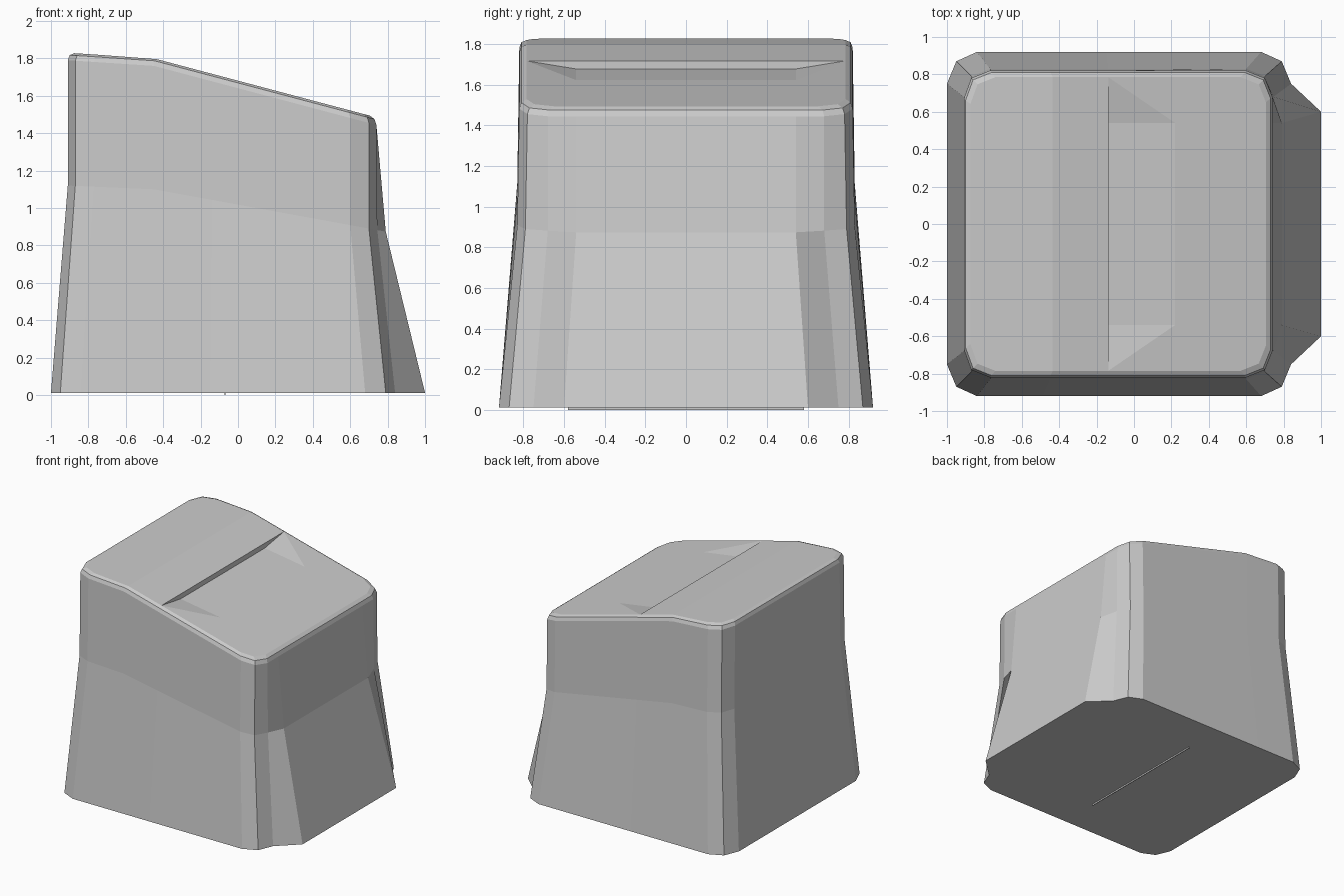
import bpy, bmesh

if "Cube" in bpy.data.objects:
    bpy.data.objects.remove(bpy.data.objects["Cube"])

# Half outlines (x, |y|), left to right: foot and waist
FOOT = [(-1, .75), (-.95, .87), (-.84, .92), (-.49, .92), (-.15, .92),
        (.68, .92), (.79, .87), (.84, .75), (1, .6)]
WAIST = [(-.91, .68), (-.87, .79), (-.77, .83), (-.45, .83), (-.14, .83),
         (.6, .83), (.7, .79), (.745, .68), (.79, .54)]
UPPER = [(x, y - .01) for x, y in WAIST[:-2]] + [(.74, .68), (.74, .54)]


def slope(x, left, bend, right):
    """Height of the two-part sloping profile at x."""
    if x < -.45:
        return left + (bend - left) * (x + .91) / .46
    return bend + (right - bend) * (x + .45) / 1.15


def top(x):
    return slope(x, 1.83, 1.80, 1.495)


def inset(d):
    return [(-.085 + (x + .085) * (1 - d / .825), y * (1 - d / .82)) for x, y in UPPER]


def full(half, height):
    """Mirror a half outline into a closed counter-clockwise ring."""
    pts = [(x, -y) for x, y in half] + [(x, y) for x, y in reversed(half)]
    return [(x, y, height(x)) for x, y in pts]


def make_object(name, bm):
    mesh = bpy.data.meshes.new(name)
    bm.to_mesh(mesh)
    bm.free()
    ob = bpy.data.objects.new(name, mesh)
    bpy.context.collection.objects.link(ob)
    return ob


# Cap body: flared skirt, upright wall and bevelled rim
bm = bmesh.new()
rings = [full(FOOT, lambda x: .012),
         full(WAIST, lambda x: slope(x, 1.12, 1.10, .89)),
         full(UPPER, lambda x: top(x) - .04),
         full(inset(.01), lambda x: top(x) - .012),
         full(inset(.035), top)]
loops = [[bm.verts.new(p) for p in r] for r in rings]
for lo, hi in zip(loops, loops[1:]):
    n = len(lo)
    for i in range(n):
        j = (i + 1) % n
        bm.faces.new((lo[i], lo[j], hi[j], hi[i]))
bm.faces.new(loops[0][::-1])

# Sloping top with a shallow step cut across it
t = loops[-1]
xs = t[4].co.x
dip = [bm.verts.new((xs, y, top(xs) - .04)) for y in (-.54, .54)]
end = [bm.verts.new((.22, y, top(.22))) for y in (-.54, .54)]
bm.faces.new(t[:4] + t[14:])
bm.faces.new((t[3], t[4], t[13], t[14]))
bm.faces.new((t[4], dip[0], dip[1], t[13]))
bm.faces.new((dip[0], end[0], end[1], dip[1]))
bm.faces.new((t[4], end[0], dip[0]))
bm.faces.new((t[13], dip[1], end[1]))
bm.faces.new(t[4:14] + [end[1], end[0]])
make_object("cap_body", bm)

# Thin rib just showing under the base
bm = bmesh.new()
bmesh.ops.create_cube(bm, size=1)
for v in bm.verts:
    v.co = (v.co.x * .006 - .07, v.co.y * 1.16, v.co.z * .02 + .01)
make_object("underside_rib", bm)
